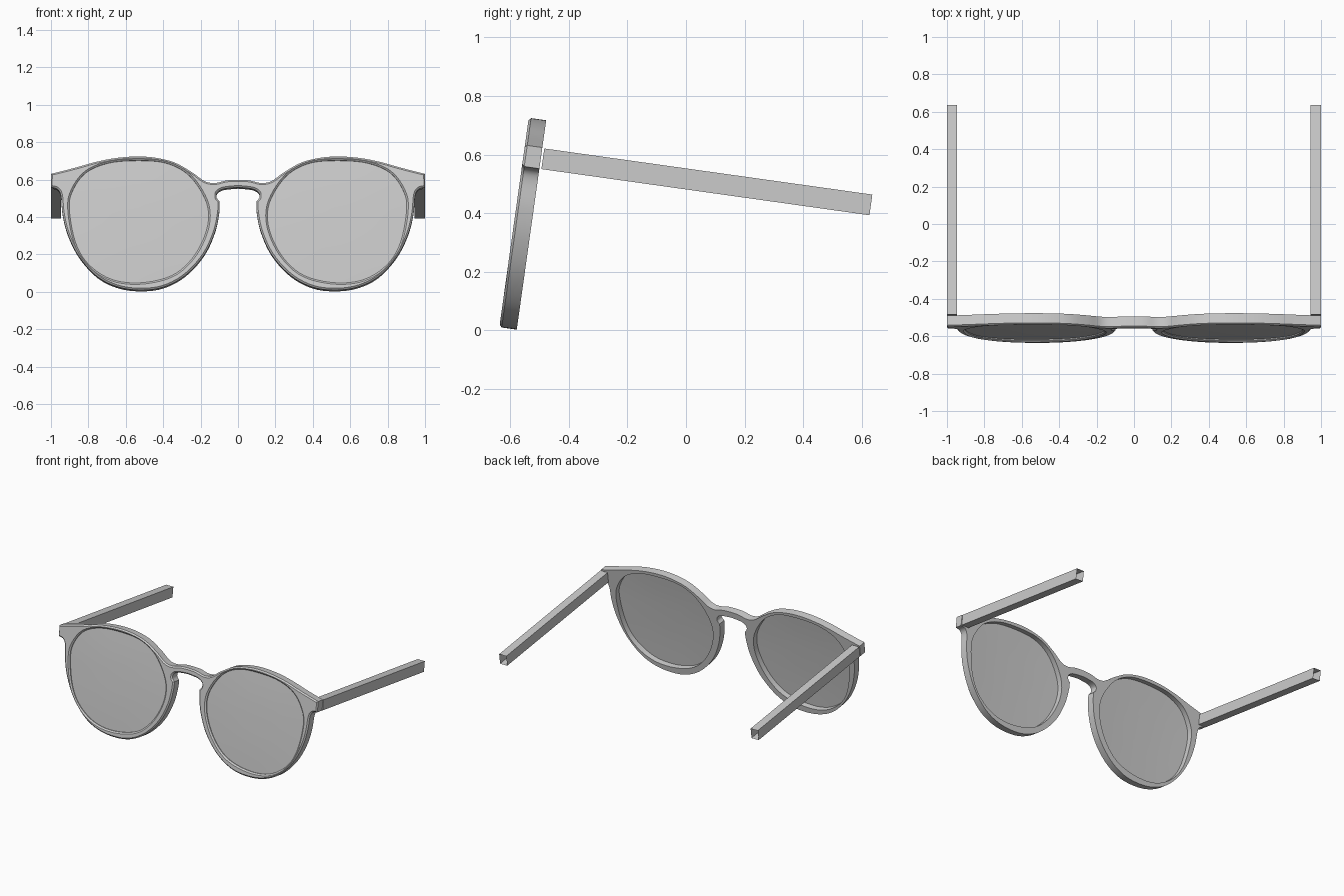
import bpy, bmesh, math
from mathutils import Matrix, Vector

if "Cube" in bpy.data.objects:
    bpy.data.objects.remove(bpy.data.objects["Cube"])

# the whole pair leans back by 8 degrees
TILT = Matrix.Translation((0, -0.637, 0.009)) @ Matrix.Rotation(math.radians(-8), 4, 'X')


def spline(pts, closed=False, steps=5):
    """Catmull-Rom samples through 2D points."""
    p = [Vector(q) for q in pts]
    n = len(p)
    if closed:
        get = lambda i: p[i % n]
    else:
        get = lambda i: p[max(0, min(n - 1, i))]
    out = []
    for i in range(n if closed else n - 1):
        a, b, c, d = get(i - 1), get(i), get(i + 1), get(i + 2)
        for k in range(steps):
            t = k / steps
            out.append(0.5 * (2 * b + (c - a) * t + (2 * a - 5 * b + 4 * c - d) * t * t
                              + (3 * b - a - 3 * c + d) * t ** 3))
    if not closed:
        out.append(p[-1])
    return out


def offset(loop, d):
    """Shift a closed loop to the right of its direction."""
    out = []
    for i, p in enumerate(loop):
        t = (p - loop[i - 1]).normalized() + (loop[(i + 1) % len(loop)] - p).normalized()
        t.normalize()
        out.append(p + Vector((t.y, -t.x)) * d)
    return out


def mirrored(loop):
    return [Vector((-p.x, p.y)) for p in reversed(loop)]


def ring(bm, loop, y):
    return [bm.verts.new((p.x, y, (p.y - 0.009) / 0.99)) for p in loop]


def bridge(bm, a, b):
    n = len(a)
    return [bm.faces.new((a[i], a[(i + 1) % n], b[(i + 1) % n], b[i])) for i in range(n)]


def finish(bm, name, smooth=True):
    bmesh.ops.recalc_face_normals(bm, faces=bm.faces)
    bm.transform(TILT)
    me = bpy.data.meshes.new(name)
    bm.to_mesh(me)
    bm.free()
    ob = bpy.data.objects.new(name, me)
    bpy.context.collection.objects.link(ob)
    if smooth:
        bpy.ops.object.select_all(action='DESELECT')
        bpy.context.view_layer.objects.active = ob
        ob.select_set(True)
        bpy.ops.object.shade_smooth_by_angle(angle=math.radians(30))
    return ob


# outline of the right half: brow, hinge corner, rim, nose notch
brow = [(0, .60), (.06, .597), (.125, .583), (.18, .594), (.25, .643), (.34, .693), (.44, .718),
        (.54, .725), (.65, .717), (.755, .697), (.87, .665), (1, .632)]
rim = [(1, .56), (.965, .55), (.947, .515), (.938, .42), (.91, .31), (.85, .19), (.755, .085),
       (.65, .03), (.53, .011), (.40, .026), (.28, .09), (.18, .20), (.122, .325), (.10, .43),
       (.098, .485)]
notch = [(.098, .485), (.114, .505), (.11, .533), (.075, .552), (0, .56)]
half = spline(brow) + spline(rim) + spline(notch)[1:]
outline = half + mirrored(half)[1:-1]

# lens opening, counter-clockwise
opening = spline([(.902, .45), (.88, .55), (.81, .64), (.69, .69), (.54, .703), (.39, .691),
                  (.275, .635), (.195, .535), (.158, .43), (.175, .31), (.245, .18), (.355, .088),
                  (.52, .05), (.675, .068), (.8, .15), (.87, .27)], closed=True)
openings = [opening, [p for p in mirrored(opening)]]

# front frame with chamfered front edges
bm = bmesh.new()
fronts, backs = [], []
for loop in [outline] + openings:
    a = ring(bm, offset(loop, 0.009), 0)
    b = ring(bm, loop, 0.008)
    c = ring(bm, loop, 0.06)
    bridge(bm, a, b)
    bridge(bm, b, c)
    fronts.append(a)
    backs.append(c)
for group in (fronts, backs):
    edges = [bm.edges.get((r[i - 1], r[i])) for r in group for i in range(len(r))]
    bmesh.ops.triangle_fill(bm, use_beauty=True, edges=edges, normal=(0, -1, 0))
finish(bm, "frame_front")

# slightly domed lenses
for side, loop in zip(("right", "left"), openings):
    bm = bmesh.new()
    centre = sum(loop, Vector((0, 0))) / len(loop)
    rims = []
    for base in (0.014, 0.022):
        prev = None
        for s in (1.0, .8, .55, .3):
            r = ring(bm, [centre + (p - centre) * s for p in loop], base - 0.007 * (1 - s * s))
            if prev:
                bridge(bm, prev, r)
            else:
                rims.append(r)
            prev = r
        bm.faces.new(prev)
    bridge(bm, *rims)
    finish(bm, "lens_" + side)

# straight square temples, hollow at the rear end
for side, s in (("right", 1), ("left", -1)):
    bm = bmesh.new()
    size = Matrix.Diagonal((0.055, 1.13, 0.071, 1))
    bmesh.ops.create_cube(bm, size=1, matrix=Matrix.Translation((s * 0.9725, 0.632, 0.5915)) @ size)
    rear = [f for f in bm.faces if f.calc_center_median().y > 1.19]
    bmesh.ops.delete(bm, geom=rear, context='FACES_ONLY')
    finish(bm, "temple_" + side, smooth=False)
